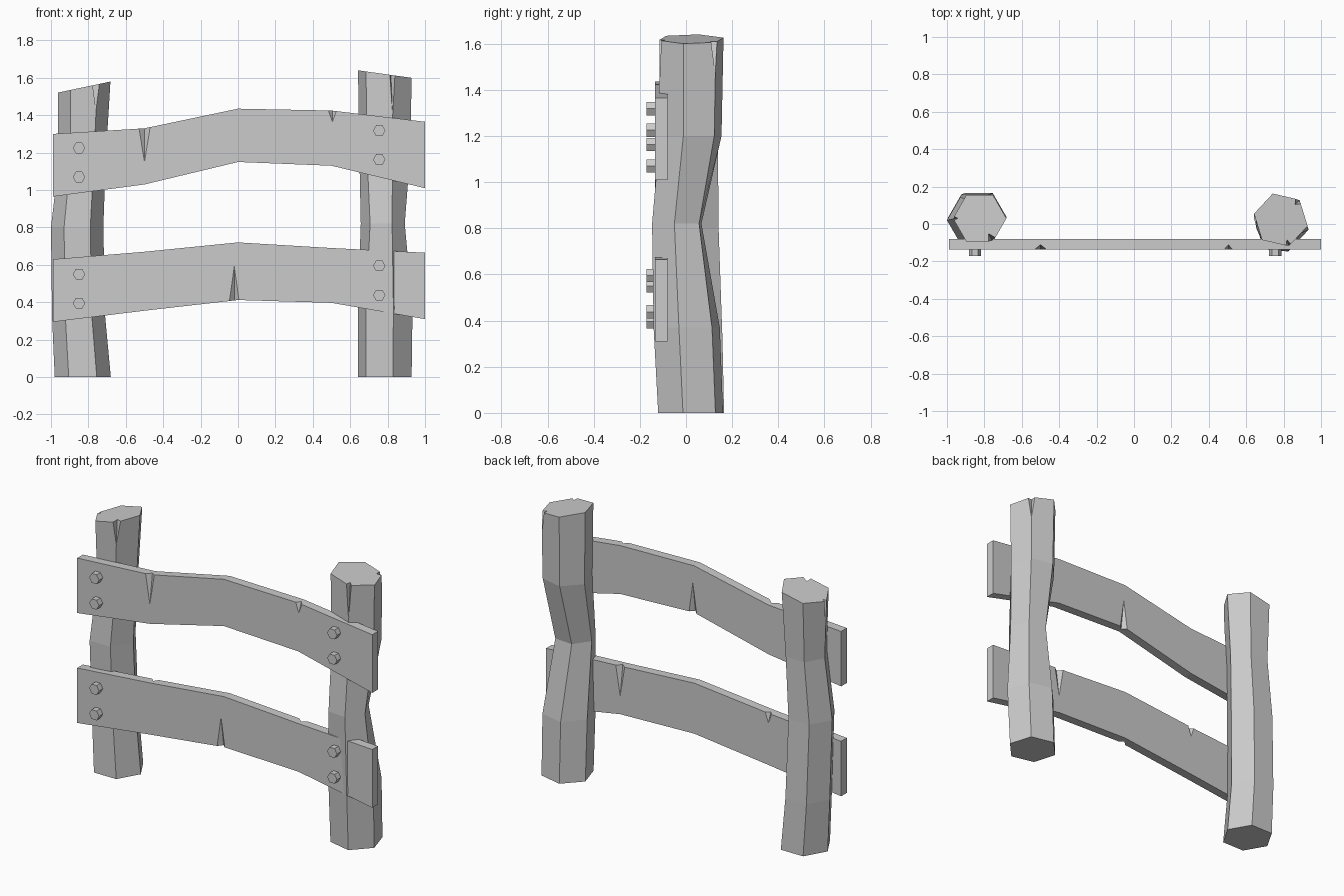
import bpy, bmesh, math
from mathutils import Vector

if "Cube" in bpy.data.objects:
    bpy.data.objects.remove(bpy.data.objects["Cube"])


def make(name, bm):
    bmesh.ops.recalc_face_normals(bm, faces=bm.faces)
    me = bpy.data.meshes.new(name)
    bm.to_mesh(me)
    bm.free()
    ob = bpy.data.objects.new(name, me)
    bpy.context.collection.objects.link(ob)
    return ob


def crack(ob, mouth, tip, out, w, d):
    """Cut a tapering V-shaped split from an edge (mouth) to a point (tip)."""
    mouth, tip, out = Vector(mouth), Vector(tip), Vector(out).normalized()
    up = (mouth - tip).normalized()
    side = up.cross(out).normalized()
    tri = [mouth + side * w + out * .004, mouth - side * w + out * .004, mouth - out * d]
    bm = bmesh.new()
    for p in tri + [p + up * .08 for p in tri] + [tip + out * .004]:
        bm.verts.new(p)
    bmesh.ops.convex_hull(bm, input=bm.verts)
    cutter = make("crack_cutter", bm)
    cutter.hide_render = True
    cutter.hide_set(True)
    mod = ob.modifiers.new("crack", 'BOOLEAN')
    mod.operation = 'DIFFERENCE'
    mod.solver = 'EXACT'
    mod.object = cutter


def post(name, levels, slope, splits):
    """Six-sided trunk; each level is (z, x, y, radius, rotation)."""
    bm = bmesh.new()
    rings = []
    for i, (z, cx, cy, r, rot) in enumerate(levels):
        ring = []
        for k in range(6):
            a = math.radians(rot + 60 * k)
            dx = r * math.cos(a)
            tilt = slope * dx if i == len(levels) - 1 else 0
            ring.append(bm.verts.new((cx + dx, cy + r * math.sin(a), z + tilt)))
        rings.append(ring)
    for a, b in zip(rings, rings[1:]):
        for k in range(6):
            j = (k + 1) % 6
            bm.faces.new((a[k], a[j], b[j], b[k]))
    bm.faces.new(rings[0])
    bm.faces.new(rings[-1])
    corners = [(v.co.copy(), l.co.copy()) for v, l in zip(rings[-1], rings[-2])]
    ob = make(name, bm)
    _, cx, cy, _, _ = levels[-1]
    for k, length, w, d in splits:
        top, low = corners[k]
        tip = top + (low - top).normalized() * length
        crack(ob, top, tip, (top.x - cx, top.y - cy, 0), w, d)
    return ob


# Posts
post("left_post", [(0, -.83, .035, .15, 0), (.32, -.852, .035, .142, 0),
                   (.8, -.86, .02, .14, 0), (1.17, -.832, .03, .125, 0),
                   (1.55, -.825, .03, .143, 0)], .21,
     [(5, .15, .03, .05), (3, .2, .015, .025)])
post("right_post", [(0, .785, .02, .147, 47), (.37, .787, .003, .15, 47),
                    (.82, .774, -.04, .118, 55), (1.2, .785, .02, .14, 47),
                    (1.62, .785, .022, .147, 47)], -.14,
     [(4, .24, .02, .035), (0, .15, .03, .035)])

# Planks
FRONT, BACK = -.135, -.08
XS = (-.99, -.5, 0, .5, 1)


def plank(name, top, bottom, splits):
    bm = bmesh.new()
    outline = list(zip(XS, top)) + list(zip(XS, bottom))[::-1]
    face = bm.faces.new([bm.verts.new((x, FRONT, z)) for x, z in outline])
    ext = bmesh.ops.extrude_face_region(bm, geom=[face])
    for v in ext["geom"]:
        if isinstance(v, bmesh.types.BMVert):
            v.co.y = BACK
    if not any(len(f.verts) == 10 and abs(f.calc_center_median().y - FRONT) < .001 for f in bm.faces):
        bm.faces.new([v for v in bm.verts if abs(v.co.y - FRONT) < .001])
    ob = make(name, bm)
    for x, z0, z1, y, w in splits:
        crack(ob, (x, y, z0), (x, y, z1), (0, 1 if y == BACK else -1, 0), w, .025)


plank("upper_plank", (1.30, 1.33, 1.435, 1.425, 1.365), (.965, 1.03, 1.15, 1.13, 1.01),
      [(-.5, 1.335, 1.12, FRONT, .035), (.505, 1.425, 1.355, FRONT, .025),
       (.01, 1.145, 1.36, BACK, .03)])
plank("lower_plank", (.63, .67, .72, .69, .665), (.295, .355, .412, .397, .31),
      [(-.02, .408, .62, FRONT, .03), (.5, .69, .48, BACK, .035),
       (-.5, .672, .6, BACK, .025)])

# Hexagonal bolts, two per joint
for x, heights in ((-.85, (1.225, 1.07, .55, .395)), (.755, (1.318, 1.163, .595, .438))):
    for z in heights:
        bm = bmesh.new()
        ends = [[bm.verts.new((x + .033 * math.cos(k * math.pi / 3), y,
                               z + .033 * math.sin(k * math.pi / 3))) for k in range(6)]
                for y in (-.172, -.125)]
        for e in ends:
            bm.faces.new(e)
        for k in range(6):
            j = (k + 1) % 6
            bm.faces.new((ends[0][k], ends[0][j], ends[1][j], ends[1][k]))
        make("bolt", bm)
